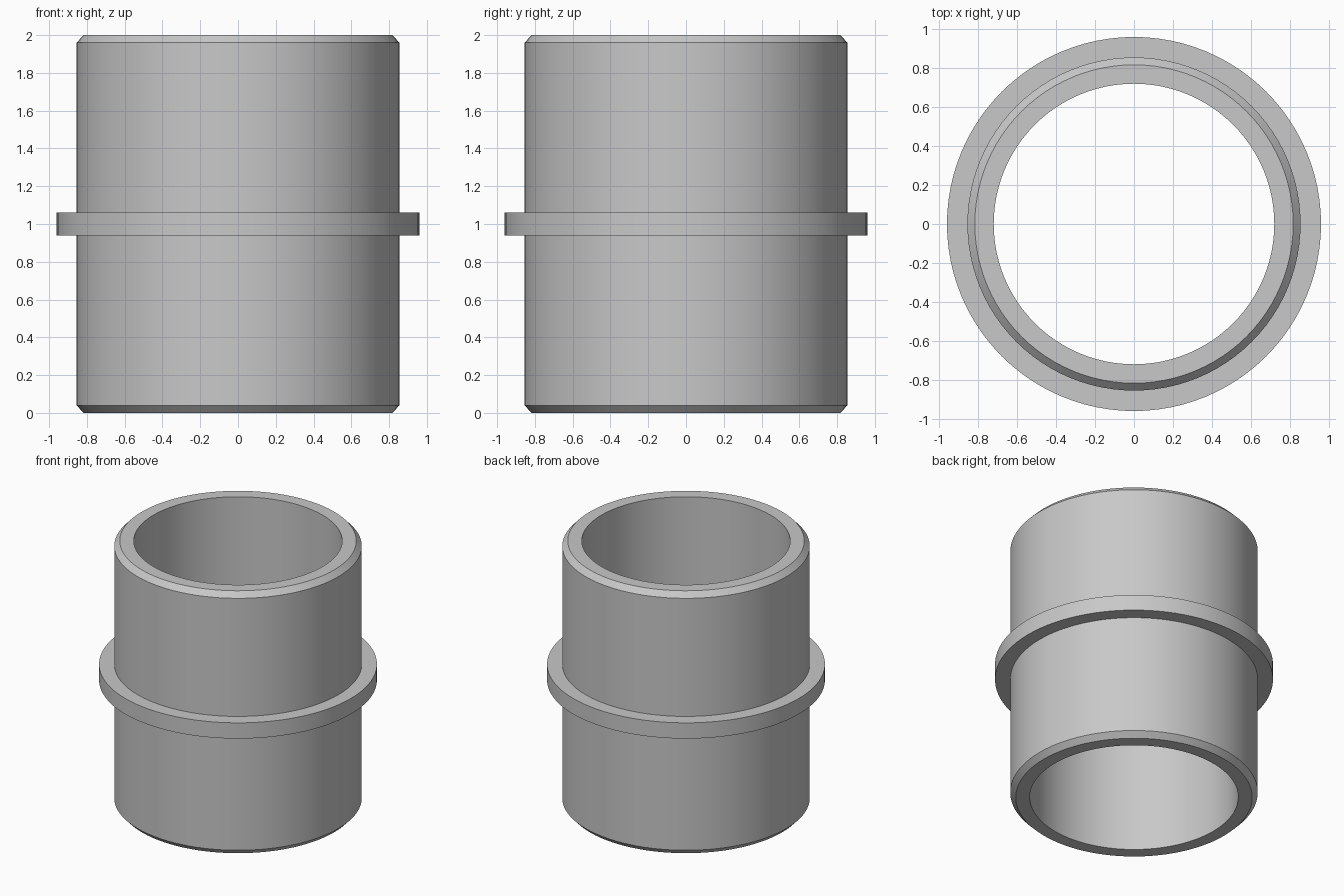
import bpy
import bmesh
import math

if "Cube" in bpy.data.objects:
    bpy.data.objects.remove(bpy.data.objects["Cube"])

SIDES = 96

# Closed cross-section (radius, height) of the sleeve wall with its collar
PROFILE = [
    (0.72, 0.0), (0.817, 0.0), (0.855, 0.04),
    (0.855, 0.94), (0.96, 0.94), (0.96, 1.06), (0.855, 1.06),
    (0.855, 1.96), (0.817, 2.0), (0.72, 2.0),
]

grey = bpy.data.materials.new("plain_grey")
grey.diffuse_color = (0.58, 0.58, 0.58, 1.0)
grey.use_nodes = True
grey.node_tree.nodes["Principled BSDF"].inputs["Base Color"].default_value = grey.diffuse_color


def lathe(name, profile, material):
    """Revolve a closed profile around the z axis."""
    bm = bmesh.new()
    rings = []
    for i in range(SIDES):
        a = 2 * math.pi * i / SIDES
        rings.append([bm.verts.new((r * math.cos(a), r * math.sin(a), z))
                      for r, z in profile])
    n = len(profile)
    for i in range(SIDES):
        here, there = rings[i], rings[(i + 1) % SIDES]
        for j in range(n):
            k = (j + 1) % n
            bm.faces.new((here[j], there[j], there[k], here[k]))
    bmesh.ops.recalc_face_normals(bm, faces=bm.faces)
    mesh = bpy.data.meshes.new(name)
    bm.to_mesh(mesh)
    bm.free()
    mesh.materials.append(material)
    obj = bpy.data.objects.new(name, mesh)
    bpy.context.collection.objects.link(obj)
    return obj


# Chamfered tube with a raised middle collar
sleeve = lathe("collared_sleeve", PROFILE, grey)
bpy.context.view_layer.objects.active = sleeve
sleeve.select_set(True)
bpy.ops.object.shade_smooth_by_angle(angle=math.radians(30))
